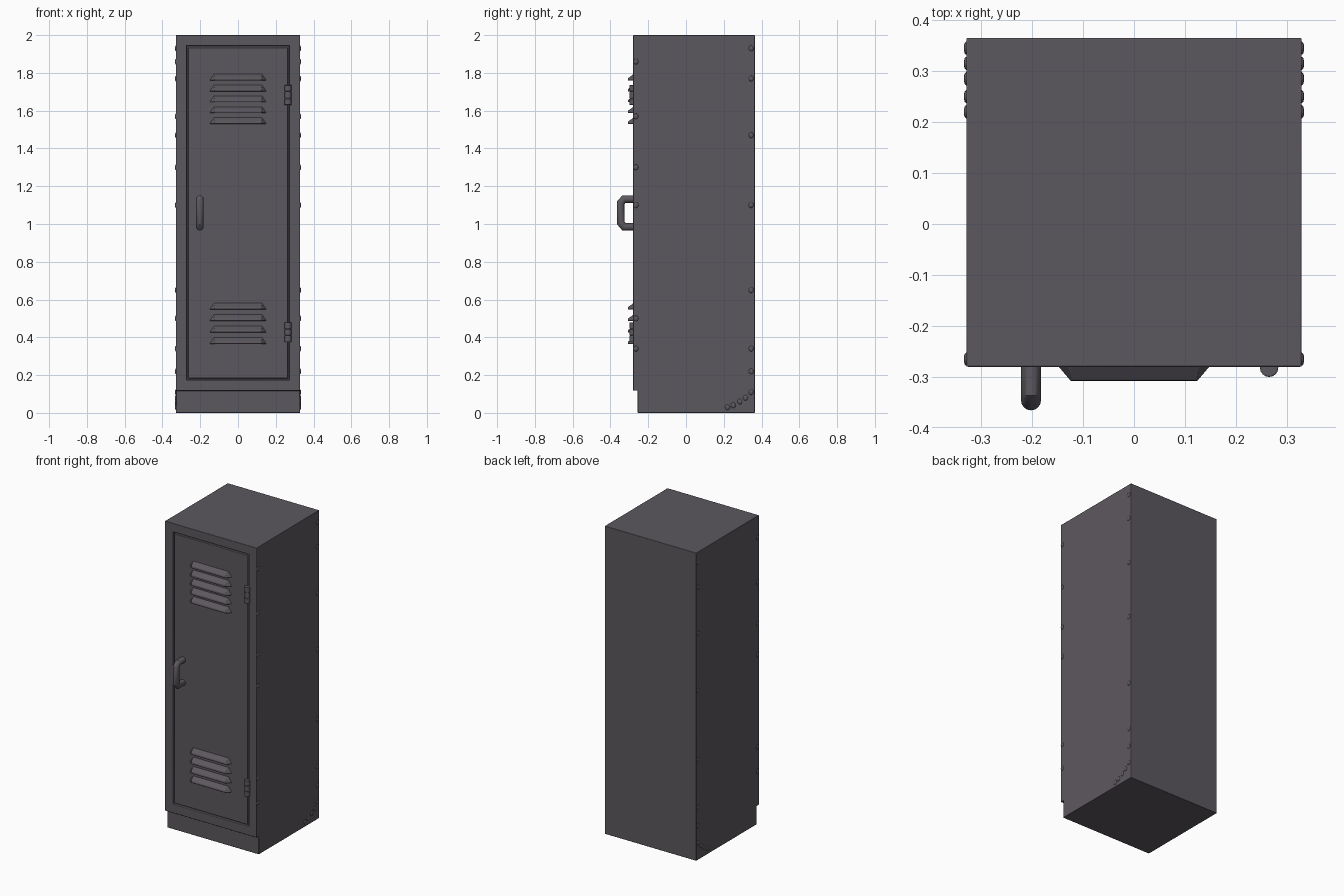
import bpy, bmesh, math
from mathutils import Vector, Matrix

if "Cube" in bpy.data.objects:
    bpy.data.objects.remove(bpy.data.objects["Cube"])

FRONT = -0.28
grey = bpy.data.materials.new("dark grey metal")
grey.diffuse_color = (0.108, 0.098, 0.114, 1)
grey.use_nodes = True
grey.node_tree.nodes["Principled BSDF"].inputs["Base Color"].default_value = grey.diffuse_color


def finish(name, bm, bevel=0.0, segments=2):
    """Turn a bmesh into a smooth-shaded object with optional bevel."""
    bmesh.ops.recalc_face_normals(bm, faces=bm.faces)
    me = bpy.data.meshes.new(name)
    bm.to_mesh(me)
    bm.free()
    me.materials.append(grey)
    ob = bpy.data.objects.new(name, me)
    bpy.context.collection.objects.link(ob)
    if bevel:
        m = ob.modifiers.new("bevel", 'BEVEL')
        m.width, m.segments, m.limit_method = bevel, segments, 'ANGLE'
    bpy.ops.object.select_all(action='DESELECT')
    ob.select_set(True)
    bpy.context.view_layer.objects.active = ob
    bpy.ops.object.shade_smooth_by_angle(angle=math.radians(35))
    return ob


# Cabinet: side profile with a recessed plinth, extruded across the width
bm = bmesh.new()
profile = [(0.365, 0), (0.365, 2), (FRONT, 2), (FRONT, 0.118), (-0.256, 0.118), (-0.256, 0)]
face = bm.faces.new([bm.verts.new((-0.329, y, z)) for y, z in profile])
ext = bmesh.ops.extrude_face_region(bm, geom=[face])
bmesh.ops.translate(bm, vec=(0.658, 0, 0),
                    verts=[v for v in ext["geom"] if isinstance(v, bmesh.types.BMVert)])
bmesh.ops.recalc_face_normals(bm, faces=bm.faces)
# Door: frame inset, then a groove down and the panel back out
door = [f for f in bm.faces if f.normal.y < -0.9 and f.calc_center_median().z > 0.5]
for thick, depth in ((0.056, 0), (0.001, -0.016), (0.008, 0), (0.001, 0.014)):
    bmesh.ops.inset_region(bm, faces=door, thickness=thick, depth=depth, use_even_offset=True)
finish("cabinet_with_door", bm, 0.003)


# Louvres: pressed wedges, wide at the lower edge
def louvre(name, zb, h=0.036):
    bm = bmesh.new()
    back = FRONT + 0.006
    pts = []
    for s in (-1, 1):
        pts += [(s * 0.128, back, zb + h), (s * 0.124, -0.307, zb + 0.012),
                (s * 0.124, -0.308, zb), (s * 0.154, back, zb)]
    v = [bm.verts.new(p) for p in pts]
    for f in ((0, 1, 2, 3), (4, 5, 6, 7), (0, 1, 5, 4), (1, 2, 6, 5), (2, 3, 7, 6), (3, 0, 4, 7)):
        bm.faces.new([v[i] for i in f])
    finish(name, bm, 0.002)


for group, z0, count in (("upper", 1.53, 5), ("lower", 0.365, 4)):
    for i in range(count):
        louvre(f"{group}_louvre_{i + 1}", z0 + i * 0.0575 if count == 5 else z0 + i * 0.061)

# Handle: round tube along a chamfered U path, mitred at the corners
path = [Vector((-0.202, y, z)) for y, z in
        ((-0.27, 0.985), (-0.328, 0.985), (-0.346, 1.006), (-0.346, 1.112),
         (-0.328, 1.132), (-0.27, 1.132))]
bm = bmesh.new()
rings, n, r = [], 16, 0.0195
for i, p in enumerate(path):
    a = (p - path[max(i - 1, 0)]).normalized() if i else (path[1] - p).normalized()
    b = (path[i + 1] - p).normalized() if i < len(path) - 1 else a
    t = (a + b).normalized()
    side = Vector((1, 0, 0))
    up = t.cross(side) / t.dot(a)
    rings.append([bm.verts.new(p + r * (side * math.cos(k * math.tau / n) + up * math.sin(k * math.tau / n)))
                  for k in range(n)])
for q, w in zip(rings, rings[1:]):
    for k in range(n):
        bm.faces.new((q[k], q[(k + 1) % n], w[(k + 1) % n], w[k]))
bm.faces.new(rings[0])
bm.faces.new(rings[-1])
finish("handle", bm)

# Hinges: three knuckles on a thinner pin
for name, zc in (("upper_hinge", 1.683), ("lower_hinge", 0.427)):
    bm = bmesh.new()
    for dz, rad, length in ((-0.036, 0.018, 0.033), (0, 0.018, 0.033), (0.036, 0.018, 0.033), (0, 0.014, 0.1)):
        bmesh.ops.create_cone(bm, cap_ends=True, segments=16, radius1=rad, radius2=rad, depth=length,
                              matrix=Matrix.Translation((0.265, -0.282, zc + dz)))
    finish(name, bm, 0.002)

# Worn edges: shallow lumps beside the vertical corners, on both sides
bm = bmesh.new()
spots = [(-0.265, z) for z in (1.86, 1.57, 1.3, 1.1, 0.5, 0.34)]
spots += [(0.345, z) for z in (1.93, 1.77, 1.47, 1.1, 0.65, 0.34, 0.22, 0.11)]
spots += [(0.22, 0.03), (0.25, 0.04), (0.285, 0.06), (0.315, 0.08)]
for s in (-1, 1):
    for y, z in spots:
        bmesh.ops.create_uvsphere(bm, u_segments=10, v_segments=6, radius=1,
                                  matrix=Matrix.Translation((s * 0.329, y, z)) @ Matrix.Diagonal((0.005, 0.013, 0.015, 1)))
finish("edge_lumps", bm)
